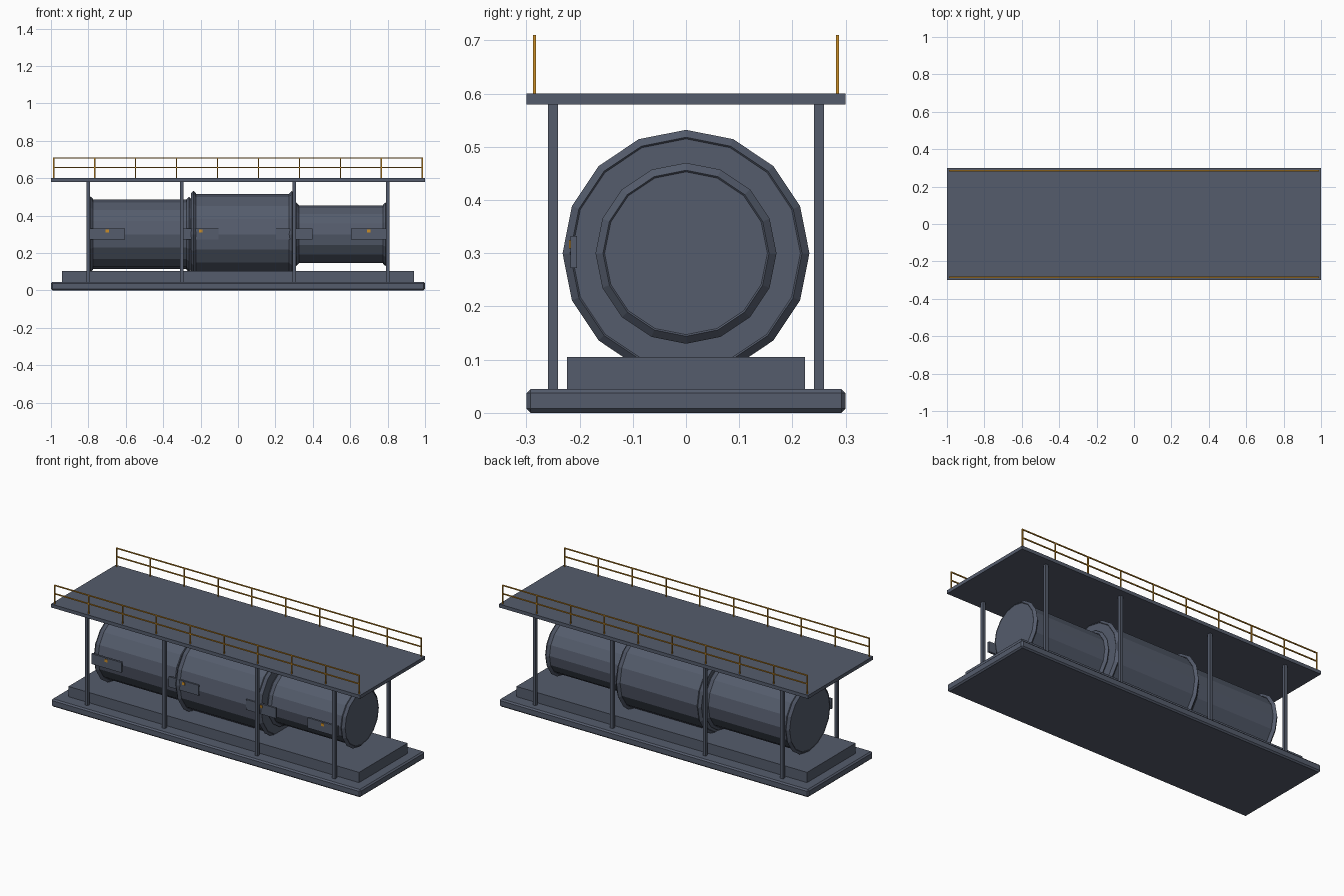
import bpy, bmesh
from math import pi, sin, cos
from mathutils import Matrix, Vector

cube = bpy.data.objects.get("Cube")
if cube:
    bpy.data.objects.remove(cube, do_unlink=True)


def material(name, rgb):
    m = bpy.data.materials.new(name)
    m.use_nodes = True
    col = (*rgb, 1)
    m.diffuse_color = col
    m.node_tree.nodes["Principled BSDF"].inputs["Base Color"].default_value = col
    return m


slate = material("slate_steel", (0.09, 0.107, 0.15))
amber = material("amber_paint", (0.6, 0.27, 0.02))


def finish(name, bm, mat):
    bmesh.ops.recalc_face_normals(bm, faces=bm.faces)
    me = bpy.data.meshes.new(name)
    bm.to_mesh(me)
    bm.free()
    me.materials.append(mat)
    ob = bpy.data.objects.new(name, me)
    bpy.context.collection.objects.link(ob)
    return ob


def add_box(bm, x, y, z):
    """Add a box from (low, high) ranges."""
    mid = Vector([(a + b) / 2 for a, b in (x, y, z)])
    size = [b - a for a, b in (x, y, z)]
    mat = Matrix.Translation(mid) @ Matrix.Diagonal((*size, 1))
    bmesh.ops.create_cube(bm, size=1, matrix=mat)


def box(name, x, y, z, mat=slate, bevel=0):
    bm = bmesh.new()
    add_box(bm, x, y, z)
    if bevel:
        bmesh.ops.bevel(bm, geom=bm.edges[:], offset=bevel, segments=1, affect='EDGES')
    return finish(name, bm, mat)


SIDES = 16
AXIS_Z = 0.3


def drum(name, x0, x1, radius):
    bm = bmesh.new()
    mat = Matrix.Translation(((x0 + x1) / 2, 0, AXIS_Z)) @ Matrix.Rotation(pi / 2, 4, 'Y')
    bmesh.ops.create_cone(bm, cap_ends=True, segments=SIDES, radius1=radius,
                          radius2=radius, depth=x1 - x0, matrix=mat)
    return finish(name, bm, slate)


def flange(name, x, radius, tube=0.014):
    """Ring with a diamond cross-section around the drum axis."""
    bm = bmesh.new()
    rings = []
    for i in range(SIDES):
        a = 2 * pi * i / SIDES
        ring = []
        for j in range(4):
            b = pi / 2 * j
            r = radius + tube * cos(b)
            ring.append(bm.verts.new((x + tube * sin(b), r * cos(a), AXIS_Z + r * sin(a))))
        rings.append(ring)
    for i in range(SIDES):
        p, q = rings[i], rings[(i + 1) % SIDES]
        for j in range(4):
            k = (j + 1) % 4
            bm.faces.new((p[j], p[k], q[k], q[j]))
    return finish(name, bm, slate)


# Skid base, plinth and roof deck
box("base_slab", (-1, 1), (-0.3, 0.3), (0, 0.045), bevel=0.008)
box("plinth", (-0.94, 0.94), (-0.224, 0.224), (0.044, 0.105))
box("roof_deck", (-1, 1), (-0.3, 0.3), (0.58, 0.6))

# Three drums with a flange at each end
for name, x0, x1, r in (("intake", -0.8, -0.25, 0.185),
                        ("core", -0.25, 0.3, 0.215),
                        ("outlet", 0.3, 0.8, 0.153)):
    drum(name + "_drum", x0, x1, r)
    for side, x in (("right", x0 + 0.012), ("left", x1 - 0.012)):
        flange(f"{name}_flange_{side}", x, r + 0.003)

# Roof posts, control panels and indicator lamps
for i, x in enumerate((-0.8, -0.3, 0.3, 0.8)):
    for side, y in (("front", -0.25), ("back", 0.25)):
        box(f"{side}_post_{i}", (x - 0.009, x + 0.009), (y - 0.009, y + 0.009), (0.04, 0.585))
for i, x in enumerate((-0.7, -0.2, 0.3, 0.7)):
    box(f"control_panel_{i}", (x - 0.097, x + 0.097), (-0.217, -0.205), (0.272, 0.332))
    box(f"indicator_lamp_{i}", (x - 0.009, x + 0.009), (-0.22, -0.216), (0.309, 0.325), amber)

# Guard rails along both long edges of the roof
POSTS = 10
T = 0.003
for side, y in (("front", -0.285), ("back", 0.285)):
    bm = bmesh.new()
    for i in range(POSTS):
        x = -0.985 + 1.97 * i / (POSTS - 1)
        add_box(bm, (x - T, x + T), (y - T, y + T), (0.6, 0.71))
    for z in (0.658, 0.707):
        add_box(bm, (-0.985, 0.985), (y - T, y + T), (z - T, z + T))
    finish(side + "_guard_rail", bm, amber)
